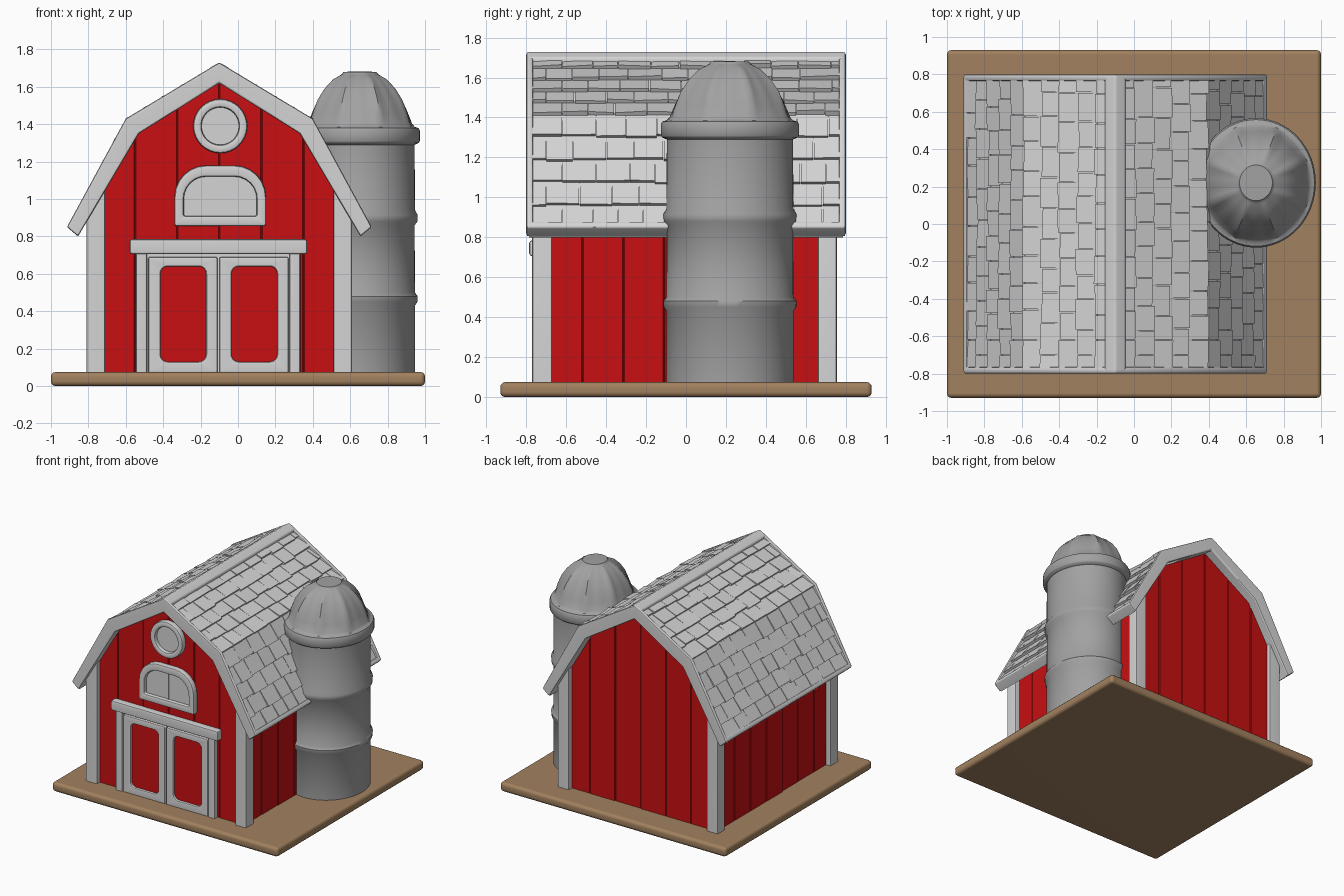
import bpy, bmesh, math, random

if "Cube" in bpy.data.objects:
    bpy.data.objects.remove(bpy.data.objects["Cube"])
random.seed(4)
CX = -0.1                      # barn centre line


def mat(name, c):
    m = bpy.data.materials.new(name)
    m.diffuse_color = (*c, 1)
    m.use_nodes = True
    m.node_tree.nodes["Principled BSDF"].inputs["Base Color"].default_value = m.diffuse_color
    return m


RED = mat("barn_red", (0.58, 0.005, 0.006))
WHITE = mat("trim_white", (0.66, 0.66, 0.66))
GREY = mat("silo_grey", (0.36, 0.36, 0.36))
BROWN = mat("ground_brown", (0.36, 0.22, 0.115))


def finish(name, bm, m, bevel=0.0, seg=2):
    bmesh.ops.recalc_face_normals(bm, faces=bm.faces)
    if bevel:
        edges = [e for e in bm.edges if e.is_manifold and e.calc_face_angle(0) > 0.6]
        bmesh.ops.bevel(bm, geom=edges, offset=bevel, segments=seg, profile=0.5,
                        affect='EDGES', clamp_overlap=True)
    me = bpy.data.meshes.new(name)
    bm.to_mesh(me)
    bm.free()
    me.materials.append(m)
    ob = bpy.data.objects.new(name, me)
    bpy.context.collection.objects.link(ob)
    if bevel:
        ob.modifiers.new("weighted", 'WEIGHTED_NORMAL').keep_sharp = True
    return ob


def add_prism(bm, pts, y0, y1):
    a = [bm.verts.new((x, y0, z)) for x, z in pts]
    b = [bm.verts.new((x, y1, z)) for x, z in pts]
    bm.faces.new(a)
    bm.faces.new(b[::-1])
    n = len(pts)
    for i in range(n):
        j = (i + 1) % n
        bm.faces.new((a[j], a[i], b[i], b[j]))


def prism(name, pts, y0, y1, m, bevel=0.0, seg=2):
    bm = bmesh.new()
    add_prism(bm, pts, y0, y1)
    return finish(name, bm, m, bevel, seg)


def rect(x0, x1, z0, z1):
    return [(x0, z0), (x1, z0), (x1, z1), (x0, z1)]


def box(name, x0, x1, y0, y1, z0, z1, m, bevel=0.0, seg=2):
    return prism(name, rect(x0, x1, z0, z1), y0, y1, m, bevel, seg)


def frame(name, outer, inner, y0, y1, m, bevel):
    # ring between two outlines with equal point counts
    bm = bmesh.new()
    loops = [[bm.verts.new((x, y, z)) for x, z in p]
             for p, y in ((outer, y0), (inner, y0), (inner, y1), (outer, y1))]
    n = len(outer)
    for k in range(4):
        A, B = loops[k], loops[(k + 1) % 4]
        for i in range(n):
            j = (i + 1) % n
            bm.faces.new((A[i], A[j], B[j], B[i]))
    return finish(name, bm, m, bevel)


def rounded(x0, x1, z0, z1, rb, rt, n=6):
    pts = []
    for cx, cz, r, a0 in ((x1 - rb, z0 + rb, rb, -90), (x1 - rt, z1 - rt, rt, 0),
                          (x0 + rt, z1 - rt, rt, 90), (x0 + rb, z0 + rb, rb, 180)):
        for i in range(n + 1):
            a = math.radians(a0 + 90 * i / n)
            pts.append((cx + r * math.cos(a), cz + r * math.sin(a)))
    return pts


def circle(x, z, r, n=32):
    return [(x + r * math.cos(2 * math.pi * i / n), z + r * math.sin(2 * math.pi * i / n))
            for i in range(n)]


def arch(outer, inner):
    # gambrel band: half profiles (peak first) mirrored about the centre line
    def full(h):
        return [(CX - x, z) for x, z in h[:0:-1]] + [(CX + x, z) for x, z in h]
    return full(outer) + full(inner)[::-1]


# Ground slab
box("ground_slab", -1, 1, -0.93, 0.93, 0, 0.075, BROWN, 0.025, 3)

# Barn core
OUT = [(0, 1.73), (0.5, 1.43), (0.815, 0.85)]
INN = [(0, 1.62), (0.43, 1.35), (0.755, 0.80)]


def wall_top(d):
    d = abs(d)
    return (1.64 - 0.628 * d) if d < 0.43 else 1.37 - 1.692 * (d - 0.43)


core = [(CX + d, wall_top(d)) for d in (0.66, 0.43, 0, -0.43, -0.66)]
prism("barn_core", [(CX - 0.66, 0.06), (CX + 0.66, 0.06)] + core, -0.725, 0.705, RED)

# Wall planks on front and back, then on both sides
bm = bmesh.new()
cuts = [-0.67, -0.45, -0.225, 0, 0.225, 0.45, 0.67]
for y, s in ((-0.725, -1), (0.705, 1)):
    for a, b in zip(cuts, cuts[1:]):
        xs = [b] + [k for k in (0.43, -0.43) if a < k < b] + [a]
        a2, b2 = a + 0.001, b - 0.001
        pts = [(CX + a2, 0.06), (CX + b2, 0.06)]
        pts += [(CX + min(max(x, a2), b2), wall_top(x)) for x in xs]
        add_prism(bm, pts, y - s * 0.01, y + s * random.uniform(0.006, 0.016))
finish("end_wall_planks", bm, RED, 0.004, 1)
bm = bmesh.new()
for s in (-1, 1):
    for i in range(7):
        y0 = -0.72 + i * 0.203
        x0, x1 = CX + s * 0.64, CX + s * random.uniform(0.668, 0.68)
        add_prism(bm, rect(x0, x1, 0.06, 0.95), y0 + 0.001, y0 + 0.202)
finish("side_wall_planks", bm, RED, 0.004, 1)

# Corner posts with sloped tops
for s, side in ((-1, "left"), (1, "right")):
    pts = [(CX + s * d, z) for d, z in ((0.71, 0.06), (0.61, 0.06), (0.61, 1.11), (0.71, 0.93))]
    prism(f"front_{side}_post", pts, -0.77, -0.67, WHITE, 0.01)
    prism(f"back_{side}_post", pts, 0.66, 0.755, WHITE, 0.01)

# Roof shell, gable trims, ridge and eaves
SHELL = [(0, 1.70), (0.482, 1.412), (0.785, 0.845)]
prism("roof_shell", arch(SHELL, INN), -0.785, 0.785, WHITE)
prism("front_gable_trim", arch(OUT, INN), -0.80, -0.765, WHITE, 0.012)
prism("back_gable_trim", arch(OUT, INN), 0.765, 0.80, WHITE, 0.012)
prism("ridge_cap", [(CX + x, z) for x, z in
                    ((-0.055, 1.66), (0.055, 1.66), (0.055, 1.70), (0, 1.73), (-0.055, 1.70))],
      -0.79, 0.79, WHITE, 0.01)
for s, side in ((-1, "left"), (1, "right")):
    prism(f"{side}_eave_trim", [(CX + s * d, z) for d, z in
                                ((0.815, 0.85), (0.797, 0.88), (0.738, 0.83), (0.755, 0.80))],
          -0.795, 0.795, WHITE, 0.01)

# Shingles: staggered wedges in courses down each slope
bm = bmesh.new()
for s in (-1, 1):
    for (p, q, courses) in ((SHELL[0], SHELL[1], 5), (SHELL[1], SHELL[2], 5)):
        dx, dz = q[0] - p[0], q[1] - p[1]
        L = math.hypot(dx, dz)
        nx, nz = -dz / L, dx / L * 1.0
        for c in range(courses):
            y = -0.77
            first = 0.07 if c % 2 else 0.15
            while y < 0.765:
                w = first if y == -0.77 else random.uniform(0.125, 0.17)
                y1 = min(y + w, 0.77)
                if 0.77 - y1 < 0.04:
                    y1 = 0.77
                t0, t1 = c / courses, (c + 1) / courses + random.uniform(-0.015, 0.015)
                la, lb = random.uniform(0.016, 0.028), random.uniform(0.016, 0.028)
                vs = []
                for yy, t, h in ((y + .002, t0, -.01), (y1 - .002, t0, -.01),
                                 (y1 - .002, t1, -.01), (y + .002, t1, -.01),
                                 (y + .002, t0, .003), (y1 - .002, t0, .003),
                                 (y1 - .002, t1, lb), (y + .002, t1, la)):
                    vs.append(bm.verts.new((CX + s * (p[0] + dx * t + nx * h), yy,
                                            p[1] + dz * t + nz * h)))
                for f in ((0, 1, 2, 3), (4, 5, 6, 7), (0, 1, 5, 4), (1, 2, 6, 5),
                          (2, 3, 7, 6), (3, 0, 4, 7)):
                    bm.faces.new([vs[i] for i in f])
                y = y1
finish("roof_shingles", bm, WHITE)

# Round window
frame("round_window_frame", circle(-0.095, 1.39, 0.145), circle(-0.095, 1.39, 0.1),
      -0.775, -0.72, WHITE, 0.014)
prism("round_window_pane", circle(-0.095, 1.39, 0.11), -0.745, -0.72, WHITE)

# Arched loft window
frame("loft_window_frame", rounded(-0.34, 0.15, 0.855, 1.18, 0.012, 0.17),
      rounded(-0.29, 0.10, 0.91, 1.12, 0.01, 0.12), -0.775, -0.72, WHITE, 0.014)
prism("loft_window_pane", rounded(-0.31, 0.12, 0.89, 1.14, 0.01, 0.13), -0.745, -0.72, WHITE)
box("loft_window_bar", -0.102, -0.088, -0.75, -0.73, 0.9, 1.13, WHITE)

# Barn doors
box("door_lintel", -0.58, 0.37, -0.785, -0.72, 0.705, 0.785, WHITE, 0.014)
box("door_left_jamb", -0.545, -0.487, -0.772, -0.72, 0.06, 0.715, WHITE, 0.01)
box("door_right_jamb", 0.275, 0.333, -0.772, -0.72, 0.06, 0.715, WHITE, 0.01)
box("door_backing", -0.5, 0.29, -0.742, -0.72, 0.06, 0.715, WHITE)
for side, x0, x1 in (("left", -0.48, -0.11), ("right", -0.10, 0.27)):
    frame(f"{side}_door_frame", rounded(x0, x1, 0.07, 0.69, 0.01, 0.01),
          rounded(x0 + 0.065, x1 - 0.06, 0.13, 0.64, 0.04, 0.04), -0.768, -0.73, WHITE, 0.01)
    box(f"{side}_door_panel", x0 + 0.04, x1 - 0.04, -0.75, -0.742, 0.10, 0.67, RED)

# Silo: slightly oval lathe; the third value is how deep panels sink between dome ribs
SX, SY, N = 0.652, 0.22, 64
prof = [(0.0, 0.06, 0), (0.318, 0.06, 0), (0.318, 0.43, 0), (0.332, 0.45, 0), (0.334, 0.48, 0),
        (0.318, 0.50, 0), (0.316, 0.86, 0), (0.332, 0.88, 0), (0.334, 0.915, 0), (0.318, 0.94, 0),
        (0.316, 1.29, 0), (0.34, 1.30, 0), (0.346, 1.31, 0), (0.346, 1.365, 0), (0.338, 1.38, 0),
        (0.318, 1.385, 0), (0.312, 1.40, .03), (0.295, 1.46, .06), (0.265, 1.53, .08),
        (0.222, 1.59, .09), (0.168, 1.64, .09), (0.115, 1.665, .05), (0.105, 1.668, 0),
        (0.095, 1.68, 0), (0.0, 1.682, 0)]
bm = bmesh.new()
rings = []
for r, z, k in prof:
    ring = []
    for i in range(N):
        a = 2 * math.pi * i / N
        rib = max(0.0, -math.cos(8 * a)) ** 2          # eight ribs, half-step offset
        f = r * (1 - k * (1 - rib))
        ring.append(bm.verts.new((SX + 0.925 * f * math.cos(a), SY + f * math.sin(a), z)))
    rings.append(ring)
for A, B in zip(rings, rings[1:]):
    for i in range(N):
        j = (i + 1) % N
        bm.faces.new((A[i], A[j], B[j], B[i]))
bmesh.ops.remove_doubles(bm, verts=bm.verts, dist=0.0005)
finish("silo", bm, GREY)

# Smooth shading with sharp edges kept
for ob in bpy.data.objects:
    ob.select_set(True)
bpy.context.view_layer.objects.active = bpy.data.objects["silo"]
bpy.ops.object.shade_smooth_by_angle(angle=math.radians(40))
